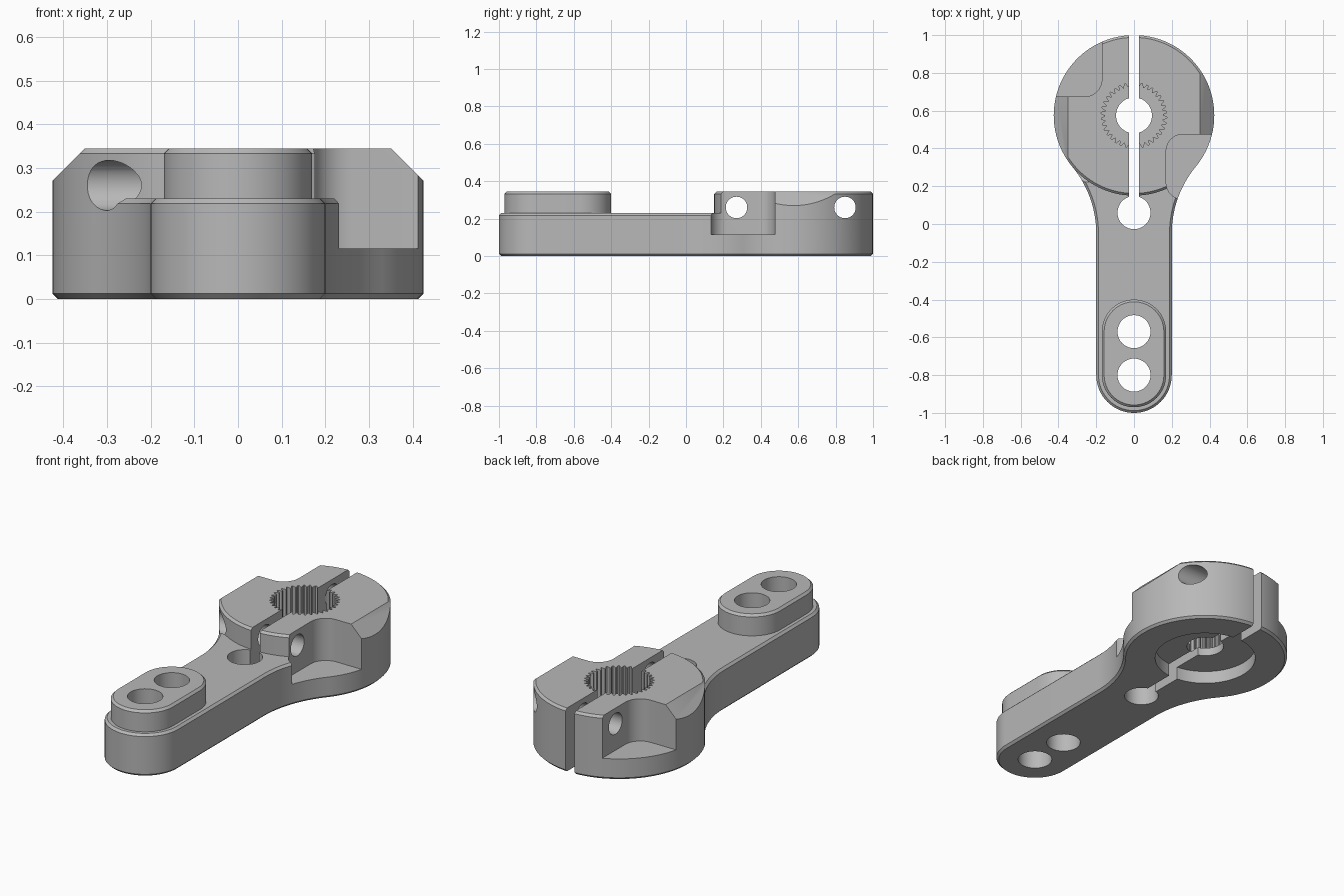
import bpy, bmesh
from math import sin, cos, pi, radians, atan2, sqrt
from mathutils import Matrix, Vector

cube = bpy.data.objects.get("Cube")
if cube:
    bpy.data.objects.remove(cube, do_unlink=True)

grey = bpy.data.materials.new("satin_grey")
grey.use_nodes = True
colour = (0.48, 0.48, 0.48, 1)
grey.diffuse_color = colour
grey.node_tree.nodes["Principled BSDF"].inputs["Base Color"].default_value = colour

HEAD_Y, HEAD_R = 0.575, 0.425
ARM_W, ARM_TOP, TOP = 0.2, 0.23, 0.345
BEVEL = 0.012
FLOOR = 0.115


def arc(cx, cy, r, a0, a1, n):
    return [(cx + r * cos(a0 + (a1 - a0) * i / n),
             cy + r * sin(a0 + (a1 - a0) * i / n)) for i in range(n + 1)]


def circle(cx, cy, r, n=64):
    return arc(cx, cy, r, 0, 2 * pi, n)[:-1]


def inset(pts, d):
    """Move a counter-clockwise outline inwards by d."""
    out = []
    for i, p in enumerate(pts):
        p = Vector(p)
        a = (p - Vector(pts[i - 1])).normalized()
        b = (Vector(pts[(i + 1) % len(pts)]) - p).normalized()
        na, nb = Vector((-a.y, a.x)), Vector((-b.y, b.x))
        m = (na + nb).normalized()
        out.append(p + m * d / max(m.dot(na), 0.4))
    return out


def prism(name, pts, z0, z1, low=0, high=0, matrix=None):
    """Extrude an outline, with optional chamfers at the bottom and top."""
    rings = [(z0, low)]
    if low:
        rings.append((z0 + low, 0))
    if high:
        rings.append((z1 - high, 0))
    rings.append((z1, high))
    bm = bmesh.new()
    loops = [[bm.verts.new((x, y, z)) for x, y in inset(pts, d)] for z, d in rings]
    bm.faces.new(loops[0][::-1])
    bm.faces.new(loops[-1])
    n = len(pts)
    for a, b in zip(loops, loops[1:]):
        for i in range(n):
            j = (i + 1) % n
            bm.faces.new((a[i], a[j], b[j], b[i]))
    if matrix:
        bm.transform(matrix)
    bmesh.ops.recalc_face_normals(bm, faces=bm.faces)
    mesh = bpy.data.meshes.new(name)
    bm.to_mesh(mesh)
    bm.free()
    mesh.materials.append(grey)
    ob = bpy.data.objects.new(name, mesh)
    bpy.context.collection.objects.link(ob)
    return ob


def combine(target, tool, operation):
    mod = target.modifiers.new(tool.name, "BOOLEAN")
    mod.operation, mod.solver, mod.object = operation, "EXACT", tool
    bpy.ops.object.select_all(action="DESELECT")
    bpy.context.view_layer.objects.active = target
    target.select_set(True)
    bpy.ops.object.modifier_apply(modifier=mod.name)
    bpy.data.objects.remove(tool, do_unlink=True)


# Arm outline: rounded tip, straight sides, concave fillets flowing into the head
fillet_y = -0.05
dy = HEAD_Y - fillet_y
fr = (ARM_W ** 2 + dy ** 2 - HEAD_R ** 2) / (2 * (HEAD_R - ARM_W))
end = atan2(dy, -(ARM_W + fr))
right_side = arc(ARM_W + fr, fillet_y, fr, pi, end, 16) + [(0.25, 0.45)]
left_side = [(-x, y) for x, y in reversed(right_side)]
tip = arc(0, -0.8, ARM_W, pi, 2 * pi, 32)

horn = prism("clamp_arm", tip + right_side + left_side, 0, ARM_TOP, BEVEL, BEVEL)
head = prism("clamp_head", circle(0, HEAD_Y, HEAD_R, 96), 0, TOP, BEVEL, BEVEL)
boss_outline = arc(0, -0.8, 0.17, pi, 2 * pi, 32) + arc(0, -0.57, 0.17, 0, pi, 32)
boss = prism("raised_boss", boss_outline, 0.15, TOP, 0, BEVEL)
combine(horn, head, "UNION")
combine(horn, boss, "UNION")

cutters = []

# Screw pockets on opposite sides of the head
r = 0.09
front_pocket = (arc(0.17 + r, 0.475 - r, r, pi / 2, pi, 10)
                + arc(0.17 + r, 0.13 + r, r, pi, 1.5 * pi, 10)
                + [(0.7, 0.13), (0.7, 0.475)])
back_pocket = (arc(-0.17 - r, 0.675 + r, r, -pi / 2, 0, 10)
               + [(-0.17, 1.2), (-0.7, 1.2), (-0.7, 0.675)])
cutters.append(prism("front_pocket", front_pocket, FLOOR, 0.6))
cutters.append(prism("back_pocket", back_pocket, FLOOR, 0.6))

# Sloping flats on both shoulders of the head
turn_y = Matrix.Rotation(pi / 2, 4, "X")
for s in (1, -1):
    tri = [(s * 0.295, 0.4), (s * 0.6, 0.4), (s * 0.6, 0.095)]
    cutters.append(prism("shoulder_cut", tri, -1.2, 0, matrix=turn_y))

# Vertical holes through the arm
for y in (-0.8, -0.57, 0.06):
    cutters.append(prism("arm_hole", circle(0, y, 0.0875, 48), -0.2, 0.6))

# Clamp screw holes across the head
turn_x = Matrix.Rotation(pi / 2, 4, "Y")
for y in (0.27, 0.85):
    cutters.append(prism("screw_hole", circle(-0.26, y, 0.0575, 40), -1, 1, matrix=turn_x))

# Toothed socket, shaft hole and underside recess
teeth = 36
spline = []
for i in range(teeth):
    for f, rad in ((0, 0.153), (0.2, 0.153), (0.5, 0.174), (0.7, 0.174)):
        a = 2 * pi * (i + f) / teeth
        spline.append((rad * cos(a), HEAD_Y + rad * sin(a)))
cutters.append(prism("toothed_socket", spline, FLOOR, 0.6))
cutters.append(prism("shaft_hole", circle(0, HEAD_Y, 0.095, 48), -0.2, 0.6))
cutters.append(prism("underside_recess", circle(0, HEAD_Y, 0.26), -0.2, 0.07))

# Clamping slot
w = 0.027
cutters.append(prism("clamp_slot", [(-w, 0.06), (w, 0.06), (w, 1.2), (-w, 1.2)], -0.2, 0.6))

for tool in cutters:
    combine(horn, tool, "DIFFERENCE")

horn.select_set(True)
bpy.context.view_layer.objects.active = horn
bpy.ops.object.shade_smooth_by_angle(angle=radians(25))
